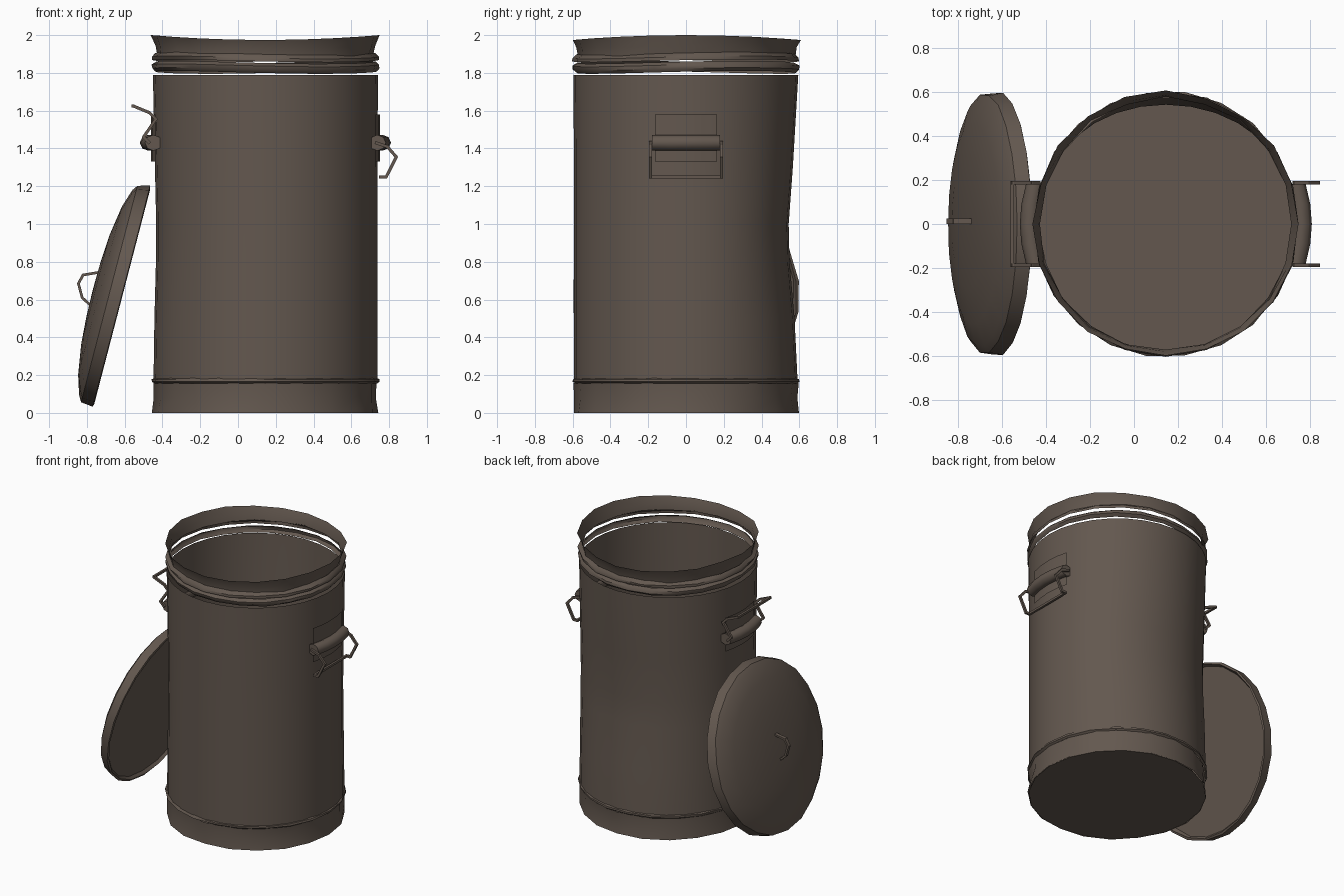
import bpy, bmesh, math, random
from mathutils import Vector, Matrix

if "Cube" in bpy.data.objects:
    bpy.data.objects.remove(bpy.data.objects["Cube"])

random.seed(4)
metal = bpy.data.materials.new("dull brown metal")
metal.diffuse_color = (0.125, 0.097, 0.078, 1)
metal.use_nodes = True
metal.node_tree.nodes["Principled BSDF"].inputs["Base Color"].default_value = metal.diffuse_color
CX = 0.145


def finish(bm, name, angle=40):
    me = bpy.data.meshes.new(name)
    bm.to_mesh(me)
    bm.free()
    me.materials.append(metal)
    ob = bpy.data.objects.new(name, me)
    bpy.context.collection.objects.link(ob)
    bpy.ops.object.select_all(action='DESELECT')
    ob.select_set(True)
    bpy.context.view_layer.objects.active = ob
    bpy.ops.object.shade_smooth_by_angle(angle=math.radians(angle))
    return ob


def lathe(name, profile, sides=24, mat=Matrix.Translation((CX, 0, 0)), jitter=0.0, warp=None, angle=40):
    """Revolve (radius, height) points; a zero radius becomes a pole."""
    bm = bmesh.new()
    rings = []
    for r, z in profile:
        if r == 0:
            rings.append([bm.verts.new(mat @ Vector((0, 0, z)))])
            continue
        ring = []
        for i in range(sides):
            a = 2 * math.pi * i / sides
            rr = r + random.uniform(-jitter, jitter)
            p = Vector((rr * math.cos(a), rr * math.sin(a), z))
            if warp:
                p = warp(p, a)
            ring.append(bm.verts.new(mat @ p))
        rings.append(ring)
    for lo, hi in zip(rings, rings[1:]):
        for i in range(sides):
            j = (i + 1) % sides
            if len(lo) == 1:
                bm.faces.new((lo[0], hi[j], hi[i]))
            elif len(hi) == 1:
                bm.faces.new((lo[i], lo[j], hi[0]))
            else:
                bm.faces.new((lo[i], lo[j], hi[j], hi[i]))
    return finish(bm, name, angle)


def rods(name, segments, w=0.018, t=0.01):
    """Flat bars between pairs of points."""
    bm = bmesh.new()
    for a, b in segments:
        a, b = Vector(a), Vector(b)
        d = b - a
        q = d.to_track_quat('X', 'Z').to_matrix().to_4x4()
        m = Matrix.Translation((a + b) / 2) @ q @ Matrix.Diagonal((d.length + t * 0.6, w, t, 1))
        bmesh.ops.create_cube(bm, size=1, matrix=m)
    return finish(bm, name, 30)


# Battered body wall: the back is pushed in around mid height
def dent(p, a):
    back = max(0, math.sin(a)) ** 2
    left = max(0, -math.cos(a)) ** 2
    k = math.exp(-((p.z - 0.95) / 0.45) ** 2)
    p.y -= 0.05 * back * k
    p.x += 0.015 * left * k
    return p


lathe("body_wall", [(0.593, 0.178), (0.593, 0.5), (0.593, 0.8), (0.593, 1.0),
                    (0.593, 1.3), (0.596, 1.788)], sides=32, warp=dent)


# Bent sheet metal bands, with narrow gaps between them
def sag(p, a):
    p.z += 0.008 * math.sin(2 * a + 0.5)
    return p


def rim_sag(p, a):
    if p.z > 1.95:
        p.z += 0.013 * math.cos(2 * a) - 0.013
    return sag(p, a) if p.z < 1.95 else p


lathe("base_band", [(0.598, 0.0), (0.588, 0.08), (0.592, 0.158)], sides=20, jitter=0.006)
lathe("base_bead", [(0.59, 0.155), (0.604, 0.165), (0.602, 0.178), (0.588, 0.184)], sides=22, jitter=0.004)
lathe("lower_rim_band", [(0.585, 1.803), (0.602, 1.82), (0.602, 1.84), (0.58, 1.856)],
      sides=22, jitter=0.006, warp=sag)
lathe("middle_rim_band", [(0.60, 1.864), (0.602, 1.882), (0.577, 1.902)],
      sides=20, jitter=0.006, warp=sag)
lathe("top_rim", [(0.577, 1.896), (0.585, 1.94), (0.603, 2.0)], sides=20, jitter=0.006, warp=rim_sag)
lathe("floor", [(0, 0.0), (0.593, 0.0), (0.585, 0.012), (0, 0.012)], sides=20)

# Lid leaning on the left side
n = Vector((-0.968, 0, 0.252))
u = Vector((0.252, 0, 0.968))
lid_mat = Matrix(((u.x, 0, n.x, -0.613), (0, 1, 0, 0), (u.z, 0, n.z, 0.615), (0, 0, 0, 1)))
lathe("lid", [(0, 0.02), (0.575, 0.02), (0.59, 0.0), (0.603, 0.005), (0.592, 0.07), (0.56, 0.09),
              (0.46, 0.122), (0.3, 0.147), (0.15, 0.157), (0, 0.16)],
      sides=22, mat=lid_mat, jitter=0.004)
path = [(-0.73, 0.012, 0.745), (-0.82, 0.012, 0.73), (-0.845, 0.012, 0.685),
        (-0.825, 0.012, 0.61), (-0.77, 0.012, 0.56)]
rods("lid_handle", zip(path, path[1:]), w=0.026, t=0.014)


# Side handle: curved back plate, bowed sleeve and swinging bail
def side_handle(side, label, bail):
    bm = bmesh.new()
    cols = []
    for i in range(5):
        y = -0.165 + 0.33 * i / 4
        x = CX + side * (math.sqrt(0.602 ** 2 - y * y) + 0.004)
        cols.append([bm.verts.new((x, y, z)) for z in (1.33, 1.58)])
    for a, b in zip(cols, cols[1:]):
        bm.faces.new((a[0], b[0], b[1], a[1]) if side > 0 else (a[0], a[1], b[1], b[0]))
    finish(bm, label + "_handle_plate")

    bm = bmesh.new()
    rings = []
    for i in range(5):
        y = -0.18 + 0.36 * i / 4
        x = CX + side * (math.sqrt(0.60 ** 2 - y * y) + 0.02)
        rings.append([bm.verts.new((x + side * 0.045 * math.cos(k * math.pi / 4), y,
                                    1.43 + 0.042 * math.sin(k * math.pi / 4))) for k in range(8)])
    for a, b in zip(rings, rings[1:]):
        for k in range(8):
            m = (k + 1) % 8
            bm.faces.new((a[k], a[m], b[m], b[k]))
    bm.faces.new(rings[0])
    bm.faces.new(rings[-1])
    bmesh.ops.recalc_face_normals(bm, faces=bm.faces)
    finish(bm, label + "_handle_sleeve", 60)

    segs = []
    for y in (-0.187, 0.187):
        pts = [(x, y, z) for x, z in bail]
        segs += list(zip(pts, pts[1:]))
    x, z = bail[-1]
    segs.append(((x, -0.187, z), (x, 0.187, z)))
    rods(label + "_handle_bail", segs, w=0.016, t=0.016)


side_handle(1, "right", [(0.73, 1.43), (0.79, 1.41), (0.838, 1.355), (0.785, 1.25), (0.755, 1.25)])
side_handle(-1, "left", [(-0.47, 1.43), (-0.50, 1.46), (-0.435, 1.555), (-0.47, 1.59), (-0.555, 1.625)])
